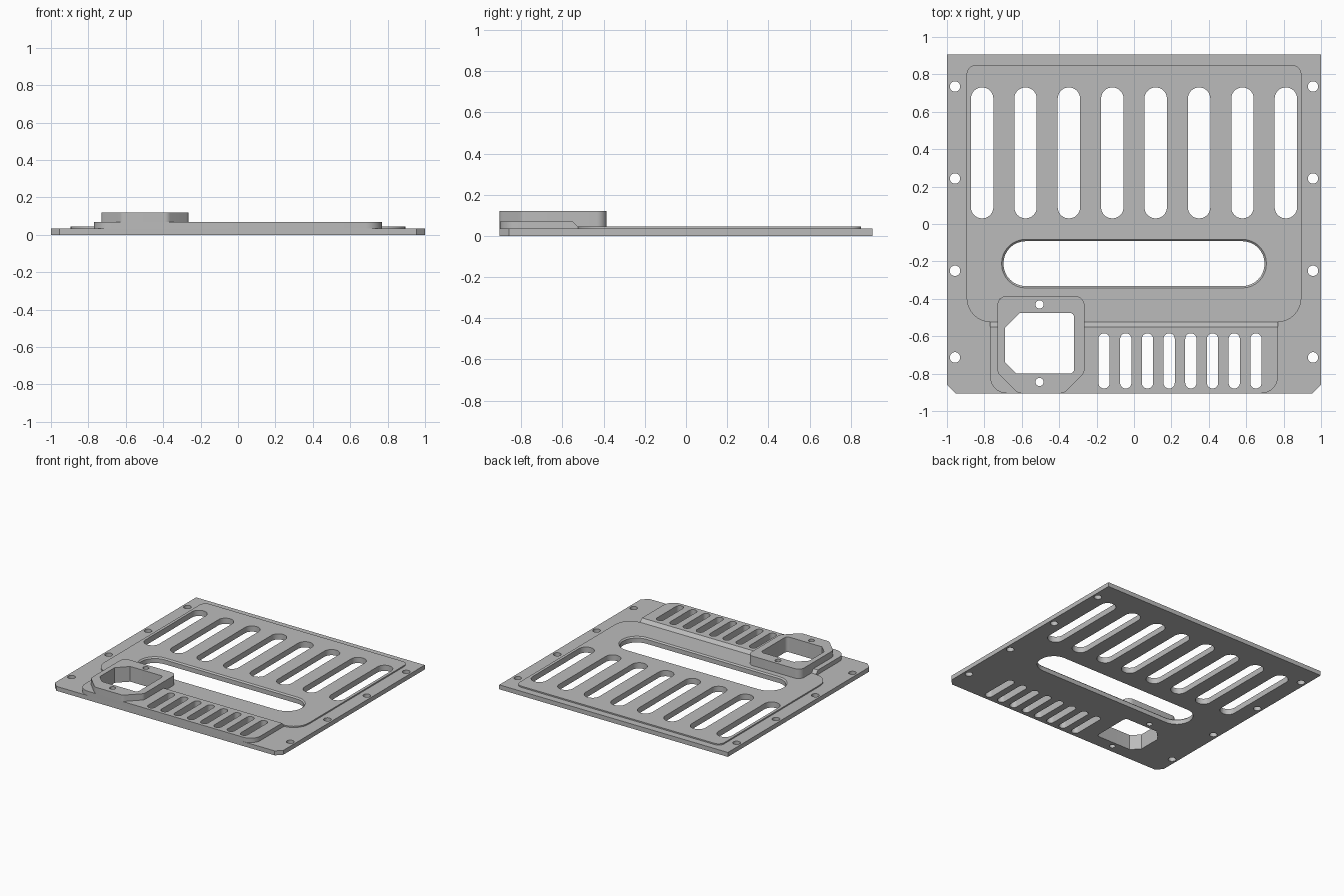
import bpy, bmesh, math
from mathutils import Vector

cube = bpy.data.objects.get("Cube")
if cube:
    bpy.data.objects.remove(cube, do_unlink=True)

grey = bpy.data.materials.new("Plain grey")
grey.use_nodes = True
grey.diffuse_color = (0.5, 0.5, 0.5, 1)
grey.node_tree.nodes["Principled BSDF"].inputs["Base Color"].default_value = (0.5, 0.5, 0.5, 1)


def arc(cx, cy, r, start, sweep, steps):
    return [(cx + r * math.cos(start + sweep * k / steps),
             cy + r * math.sin(start + sweep * k / steps)) for k in range(steps + 1)]


def outline(corners):
    """Polygon from counter-clockwise (x, y, radius) corners; convex ones may be rounded."""
    pts = []
    for i, (x, y, r) in enumerate(corners):
        if r == 0:
            pts.append((x, y))
            continue
        p = Vector((x, y))
        a = (Vector(corners[i - 1][:2]) - p).normalized()
        b = (Vector(corners[(i + 1) % len(corners)][:2]) - p).normalized()
        half = math.acos(a.dot(b)) / 2
        c = p + (a + b).normalized() * (r / math.sin(half))
        u = p + a * (r / math.tan(half)) - c
        pts += arc(c.x, c.y, r, math.atan2(u.y, u.x), math.pi - 2 * half, 8)
    return pts


def slot(x, y, w, h):
    r = min(w, h) * 0.495
    w, h = w / 2, h / 2
    return outline([(x - w, y - h, r), (x + w, y - h, r), (x + w, y + h, r), (x - w, y + h, r)])


def disc(x, y, r):
    return arc(x, y, r, 0, math.tau, 20)[:-1]


def solid(name, *levels):
    """Closed solid through (z, loops) levels; the first loop is the rim, the rest are holes."""
    bm = bmesh.new()
    rings = [[[bm.verts.new((x, y, z)) for x, y in loop] for loop in loops]
             for z, loops in levels]
    for lower, upper in zip(rings, rings[1:]):
        for low, high in zip(lower, upper):
            for i in range(len(low)):
                bm.faces.new((low[i - 1], low[i], high[i], high[i - 1]))
    for cap in (rings[0], rings[-1]):
        edges = [bm.edges.get((loop[i - 1], loop[i])) for loop in cap for i in range(len(loop))]
        bmesh.ops.triangle_fill(bm, use_beauty=True, edges=edges, normal=(0, 0, 1))
    bmesh.ops.recalc_face_normals(bm, faces=bm.faces[:])
    mesh = bpy.data.meshes.new(name)
    bm.to_mesh(mesh)
    bm.free()
    mesh.materials.append(grey)
    ob = bpy.data.objects.new(name, mesh)
    bpy.context.collection.objects.link(ob)
    return ob


FRONT, PLATE_TOP, PANEL_TOP = -0.905, 0.035, 0.045

# Openings
rear_slots = [slot(0.232 * (i - 3.5), 0.38, 0.12, 0.7) for i in range(8)]
front_slots = [slot(0.246 + 0.116 * (i - 3.5), -0.732, 0.06, 0.295) for i in range(8)]
edge_holes = [disc(s * 0.957, y, 0.028) for s in (-1, 1) for y in (0.735, 0.243, -0.25, -0.713)]
boss_holes = [disc(-0.505, y, 0.022) for y in (-0.43, -0.845)]
window = outline([(-0.63, -0.8, 0), (-0.32, -0.8, 0.025), (-0.32, -0.475, 0.025),
                  (-0.61, -0.475, 0), (-0.69, -0.555, 0), (-0.69, -0.74, 0)])
handle_slot = slot(0, -0.212, 1.396, 0.24)
handle_rim = slot(0, -0.212, 1.416, 0.26)

# Base plate with clipped front corners
base = outline([(-0.955, FRONT, 0), (0.955, FRONT, 0), (1, -0.86, 0),
                (1, 0.905, 0), (-1, 0.905, 0), (-1, -0.86, 0)])
plate_loops = [base, handle_slot, window] + rear_slots + front_slots + edge_holes + boss_holes
plate = solid("base_plate", (0, plate_loops), (PLATE_TOP, plate_loops))

# Thin raised panel, notched under the boss, with a chamfered handle slot
panel_shape = outline([(-0.895, -0.525, 0.13), (-0.72, -0.525, 0), (-0.72, -0.4, 0),
                       (-0.28, -0.4, 0), (-0.28, -0.525, 0), (0.895, -0.525, 0.13),
                       (0.895, 0.85, 0.05), (-0.895, 0.85, 0.05)])
panel = solid("raised_panel", (PLATE_TOP, [panel_shape, handle_slot] + rear_slots),
              (PANEL_TOP, [panel_shape, handle_rim] + rear_slots))


# Front vent block with a sloped back edge, notched under the boss
def block_loops(back):
    return [outline([(-0.77, FRONT, 0.09), (0.77, FRONT, 0.09), (0.77, back, 0),
                     (-0.29, back, 0), (-0.29, -0.785, 0), (-0.385, -0.88, 0),
                     (-0.61, -0.88, 0), (-0.71, -0.785, 0), (-0.71, back, 0),
                     (-0.77, back, 0)])] + front_slots


block = solid("vent_block", (PLATE_TOP, block_loops(-0.525)),
              (PANEL_TOP, block_loops(-0.525)), (0.07, block_loops(-0.55)))

# Socket boss
boss_shape = outline([(-0.62, FRONT, 0.04), (-0.375, FRONT, 0.04), (-0.265, -0.795, 0.04),
                      (-0.265, -0.385, 0.05), (-0.73, -0.385, 0.05), (-0.73, -0.795, 0.04)])
boss_loops = [boss_shape, window] + boss_holes
boss = solid("socket_boss", (PLATE_TOP, boss_loops), (0.12, boss_loops))

# Smooth the rounded walls
bpy.ops.object.select_all(action="DESELECT")
for part in (plate, panel, block, boss):
    part.select_set(True)
bpy.context.view_layer.objects.active = plate
bpy.ops.object.shade_smooth_by_angle(angle=math.radians(30))
